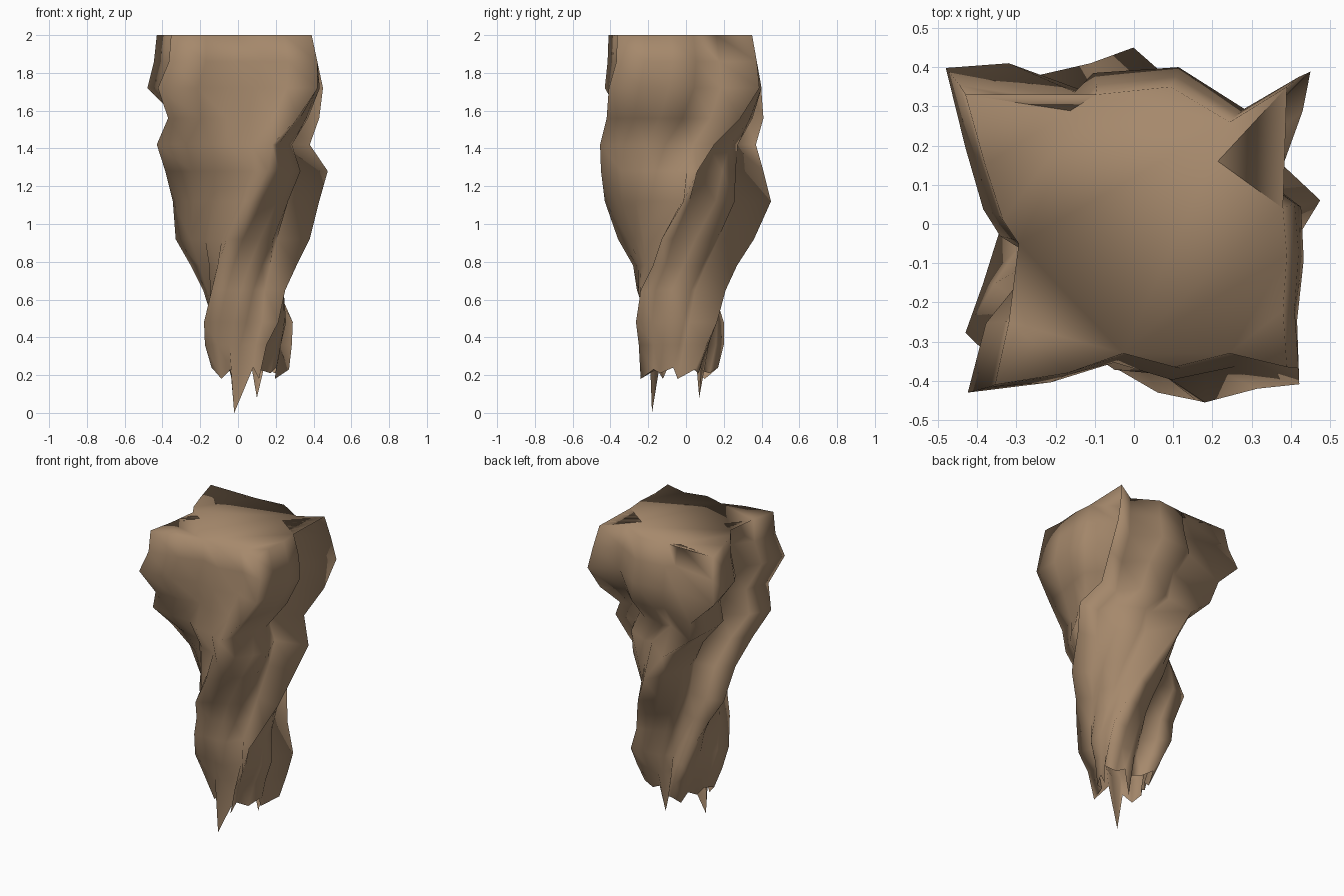
import bpy, bmesh, math

if "Cube" in bpy.data.objects:
    bpy.data.objects.remove(bpy.data.objects["Cube"])

# Rim outline at the flat top (counter-clockwise seen from above): four lobes with notches
RIM = [(.385, -.365), (.375, -.22), (.385, -.08), (.375, .04), (.21, .16), (.385, .35),
       (.24, .26), (.09, .35), (-.10, .33), (-.14, .285), (-.43, .33), (-.38, .15),
       (-.335, .01), (-.295, -.05), (-.21, -.10), (-.32, -.25), (-.355, -.41),
       (-.17, -.38), (-.03, -.33), (.10, -.365), (.24, -.33)]

# Height, clockwise twist in degrees, then the ring's extents: x min, x max, y min, y max
LEVELS = [(2.00, 0, -.43, .39, -.41, .35), (1.86, 0, -.445, .42, -.415, .375),
          (1.72, 2, -.48, .45, -.43, .40), (1.56, 10, -.37, .43, -.42, .41),
          (1.42, 19, -.43, .38, -.455, .37), (1.28, 32, -.385, .475, -.45, .41),
          (1.12, 45, -.345, .43, -.43, .45), (.92, 62, -.33, .38, -.36, .36),
          (.78, 75, -.25, .31, -.28, .27), (.65, 87, -.185, .25, -.26, .21),
          (.48, 101, -.18, .29, -.265, .20), (.36, 111, -.175, .285, -.25, .20),
          (.24, 120, -.14, .27, -.24, .17)]


def fit(values, lo, hi):
    a, b = min(values), max(values)
    return [lo + (v - a) * (hi - lo) / (b - a) for v in values]


def ring_points(z, twist, x0, x1, y0, y1):
    c, s = math.cos(math.radians(twist)), math.sin(math.radians(twist))
    xs = fit([x * c + y * s for x, y in RIM], x0, x1)
    ys = fit([y * c - x * s for x, y in RIM], y0, y1)
    return [(x, y, z) for x, y in zip(xs, ys)]


# Twisted tapering trunk, lofted from the rim downwards
bm = bmesh.new()
rings = [[bm.verts.new(p) for p in ring_points(*lv)] for lv in LEVELS]
n = len(RIM)
for up, low in zip(rings, rings[1:]):
    for i in range(n):
        j = (i + 1) % n
        bm.faces.new((up[i], low[i], low[j]))
        bm.faces.new((up[i], low[j], up[j]))

# Flat cap
cap = bm.faces.new(rings[0])
bmesh.ops.triangulate(bm, faces=[cap])

# Jagged torn lower edge with two long spikes
edge = rings[-1]
for i, v in enumerate(edge):
    v.co.z -= (0, .06, .01, .03)[i % 4]
for x, y, z in ((-.02, -.18, 0), (.10, .07, .08)):
    v = min(edge, key=lambda q: math.hypot(q.co.x - x, q.co.y - y))
    v.co = (x, y, z)

for f in bm.faces:
    f.smooth = True
mesh = bpy.data.meshes.new("twisted_trunk")
bm.to_mesh(mesh)
bm.free()
trunk = bpy.data.objects.new("twisted_trunk", mesh)
bpy.context.collection.objects.link(trunk)

# Brown bark
bark = bpy.data.materials.new("bark")
bark.diffuse_color = (.38, .25, .15, 1)
bark.use_nodes = True
bark.node_tree.nodes["Principled BSDF"].inputs["Base Color"].default_value = bark.diffuse_color
mesh.materials.append(bark)
